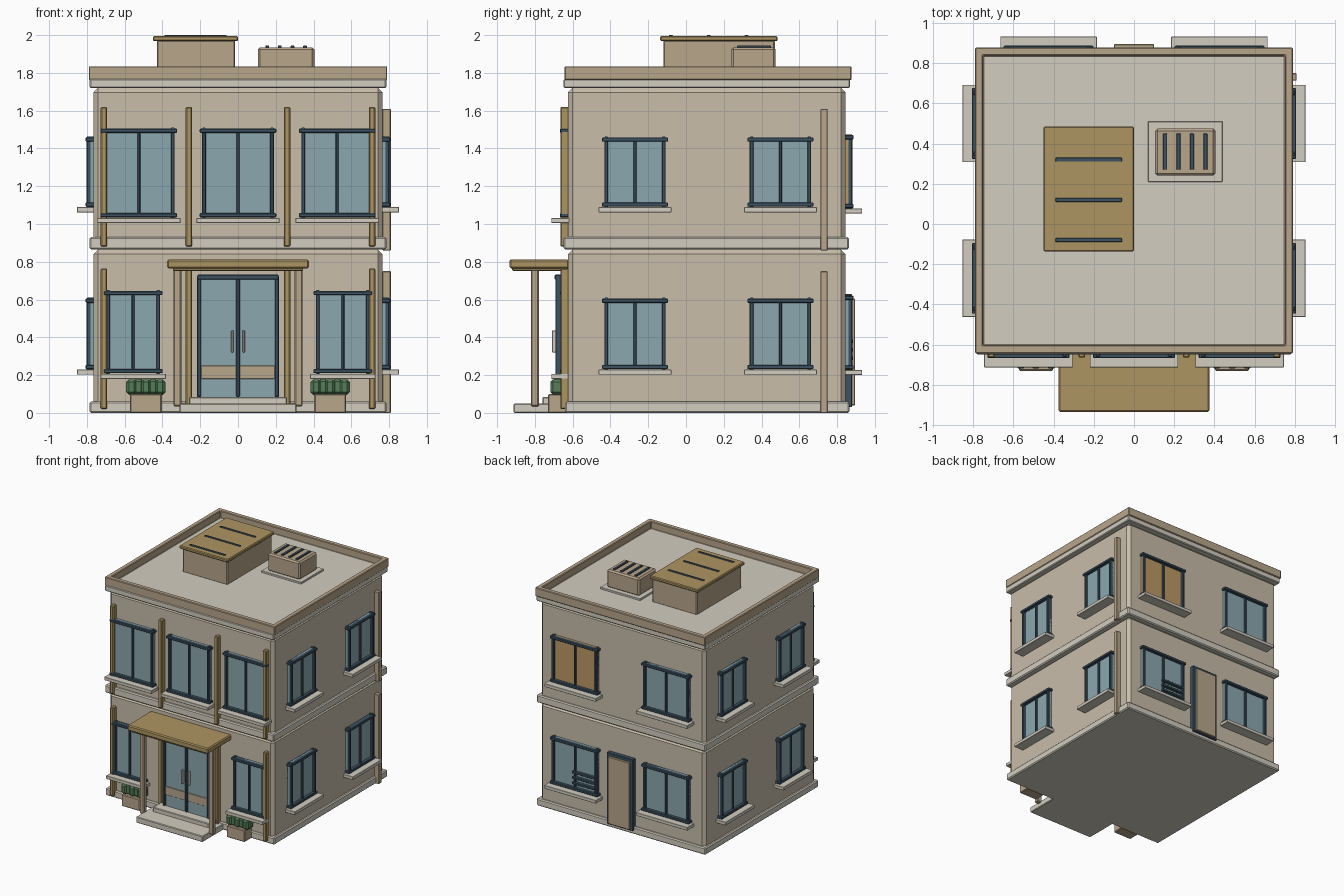
import bpy, bmesh
from mathutils import Vector

if "Cube" in bpy.data.objects:
    bpy.data.objects.remove(bpy.data.objects["Cube"])


def mat(name, r, g, b):
    m = bpy.data.materials.new(name)
    m.diffuse_color = (r, g, b, 1)
    m.use_nodes = True
    m.node_tree.nodes["Principled BSDF"].inputs["Base Color"].default_value = m.diffuse_color
    return m


WALL = mat("wall", .58, .51, .40)
TRIM = mat("trim", .65, .61, .53)
TAN = mat("tan", .48, .38, .26)
GOLD = mat("gold", .42, .30, .12)
FRAME = mat("frame", .045, .085, .12)
GLASS = mat("glass", .26, .39, .43)
AMBER = mat("amber", .50, .32, .13)
GREEN = mat("green", .09, .21, .095)


def box(name, x, y, z, m, bevel=0.004):
    """Box from three (min, max) ranges, with chamfered edges."""
    x, y, z = sorted(x), sorted(y), sorted(z)
    bm = bmesh.new()
    bmesh.ops.create_cube(bm, size=1)
    lo, hi = Vector((x[0], y[0], z[0])), Vector((x[1], y[1], z[1]))
    mid, size = (lo + hi) / 2, hi - lo
    for v in bm.verts:
        v.co = Vector(a * b for a, b in zip(v.co, size))
    me = bpy.data.meshes.new(name)
    bm.to_mesh(me)
    bm.free()
    me.materials.append(m)
    ob = bpy.data.objects.new(name, me)
    ob.location = mid
    bpy.context.collection.objects.link(ob)
    if bevel:
        mod = ob.modifiers.new("bevel", 'BEVEL')
        mod.width, mod.segments = min(bevel, min(size) * .3), 1
    return ob


# wall planes: half width, front and back
WX, WF, WB = 0.765, -0.625, 0.845


def on_wall(name, face, u, d, z, m, bevel=0.004):
    """Box on a facade: u along the wall, d outward, z up."""
    if face == "front":
        return box(name, u, (WF - d[0], WF - d[1]), z, m, bevel)
    if face == "back":
        return box(name, u, (WB + d[0], WB + d[1]), z, m, bevel)
    s = 1 if face == "right" else -1
    return box(name, (s * (WX + d[0]), s * (WX + d[1])), u, z, m, bevel)


def window(face, c, w, z0, z1, glass=GLASS, sill=True):
    h = w / 2
    n = face + "_window"
    on_wall(n + "_glass", face, (c - h, c + h), (-.01, .016), (z0, z1), glass, 0)
    for s in (-1, 1):
        on_wall(n + "_jamb", face, (c + s * h, c + s * (h - .02)), (-.01, .036), (z0 - .005, z1 + .005), FRAME)
    on_wall(n + "_mullion", face, (c - .008, c + .008), (-.01, .03), (z0, z1), FRAME)
    for z in (z0, z1 - .022):
        on_wall(n + "_rail", face, (c - h - .013, c + h + .013), (-.01, .042), (z, z + .022), FRAME)
    if sill:
        on_wall(n + "_sill", face, (c - h - .03, c + h + .03), (-.01, .088), (z0 - .03, z0 - .003), TRIM, .002)


# main masses and horizontal bands
box("ground_floor", (-WX, WX), (WF, WB), (0.005, .865), WALL, .025)
box("upper_floor", (-WX, WX), (WF, WB), (.865, 1.722), WALL, .025)
box("plinth", (-.785, .785), (-.64, .865), (0, .06), TRIM, .008)
box("floor_band", (-.785, .785), (-.648, .863), (.865, .93), TRIM, .008)
box("roof_slab", (-.785, .785), (-.648, .868), (1.72, 1.768), TRIM, .006)

# parapet ring, cut down from an inset top face
par = box("parapet", (-.79, .79), (-.643, .877), (1.762, 1.835), TAN, 0)
bm = bmesh.new()
bm.from_mesh(par.data)
bm.faces.ensure_lookup_table()
top = max(bm.faces, key=lambda f: f.calc_center_median().z)
bmesh.ops.inset_region(bm, faces=[top], thickness=.04, use_even_offset=True)
ext = bmesh.ops.extrude_face_region(bm, geom=[top])
bmesh.ops.delete(bm, geom=[f for f in bm.faces if f == top], context='FACES_ONLY')
for v in [g for g in ext["geom"] if isinstance(g, bmesh.types.BMVert)]:
    v.co.z -= .062
bmesh.ops.recalc_face_normals(bm, faces=bm.faces)
bm.to_mesh(par.data)
bm.free()
mod = par.modifiers.new("bevel", 'BEVEL')
mod.width, mod.segments = .005, 1
box("roof_deck", (-.752, .752), (-.605, .839), (1.765, 1.775), TRIM, 0)

# rooftop stair house and cooling unit
box("stair_house", (-.43, -.015), (-.12, .47), (1.77, 1.972), TAN, .006)
box("stair_house_roof", (-.45, 0), (-.137, .485), (1.968, 1.995), GOLD, .006)
for y in (-.08, .12, .32):
    box("stair_roof_bar", (-.39, -.06), (y - .01, y + .01), (1.99, 2.0), FRAME, .002)
box("cooling_pad", (.07, .44), (.21, .51), (1.77, 1.79), TRIM, .002)
box("cooling_unit", (.105, .405), (.24, .475), (1.785, 1.935), TAN, .012)
for x in (.155, .221, .288, .355):
    box("cooling_slat", (x - .01, x + .01), (.27, .45), (1.93, 1.944), FRAME, .002)

# windows
for c in (-.525, 0, .525):
    window("front", c, .38, 1.035, 1.505)
for c in (-.555, .555):
    window("front", c, .285, .21, .645)
for face in ("left", "right"):
    for c in (-.27, .5):
        window(face, c, .325, .232, .605)
        window(face, c, .325, 1.092, 1.458)
for c in (-.425, .425):
    window("back", c, .42, 1.085, 1.47, AMBER if c > 0 else GLASS)
    window("back", c, .42, .23, .62)
for z in (.28, .325, .37):
    on_wall("back_window_louvre", "back", (.23, .44), (0, .04), (z, z + .018), FRAME, .002)

# front pilasters
for x in (-.71, -.26, .26, .71):
    for z in ((.02, .765), (.88, 1.62)):
        on_wall("pilaster", "front", (x - .017, x + .017), (-.01, .04), z, GOLD, .006)

# entrance: steps, glazed double door, posts and canopy
box("entrance_step", (-.31, .31), (-.912, -.62), (0, .05), TRIM, .005)
box("entrance_landing", (-.26, .26), (-.76, -.62), (.045, .085), TRIM, .005)
on_wall("door_glass", "front", (-.2, .2), (-.01, .055), (.085, .72), GLASS, 0)
on_wall("door_head", "front", (-.215, .215), (-.01, .07), (.705, .732), FRAME)
on_wall("door_mullion", "front", (-.01, .01), (-.01, .066), (.085, .715), FRAME)
for s in (-1, 1):
    on_wall("door_jamb", "front", (s * .195, s * .217), (-.01, .066), (.085, .725), FRAME)
    on_wall("door_kick_panel", "front", (s * .012, s * .195), (0, .06), (.18, .25), TAN, .002)
    on_wall("door_handle", "front", (s * .024, s * .036), (.055, .085), (.32, .437), TRIM, .003)
    box("canopy_post", (s * .3, s * .342), (-.821, -.779), (.035, .765), TAN, .006)
box("canopy_soffit", (-.345, .345), (-.92, -.62), (.752, .775), GOLD, .004)
box("canopy", (-.375, .375), (-.935, -.62), (.765, .812), GOLD, .008)

# planters with clipped shrubs
for s in (-1, 1):
    box("planter", (s * .403, s * .573), (-.73, -.63), (0, .1), TAN, .006)
    for i in range(5):
        x = s * (.488 + (i - 2) * .038)
        box("shrub", (x - .028, x + .028), (-.718 + .008 * (i % 2), -.63), (.095, .178 + .004 * (i % 2)), GREEN, .015)

# service door at the back
on_wall("back_door_frame", "back", (-.122, .122), (-.01, .034), (.03, .63), FRAME)
on_wall("back_door", "back", (-.1, .1), (0, .05), (.04, .605), TAN)

# drainpipe on the right side
for z in ((0, .75), (.86, 1.61)):
    on_wall("drainpipe", "right", (.713, .75), (0, .044), z, TAN, .003)
